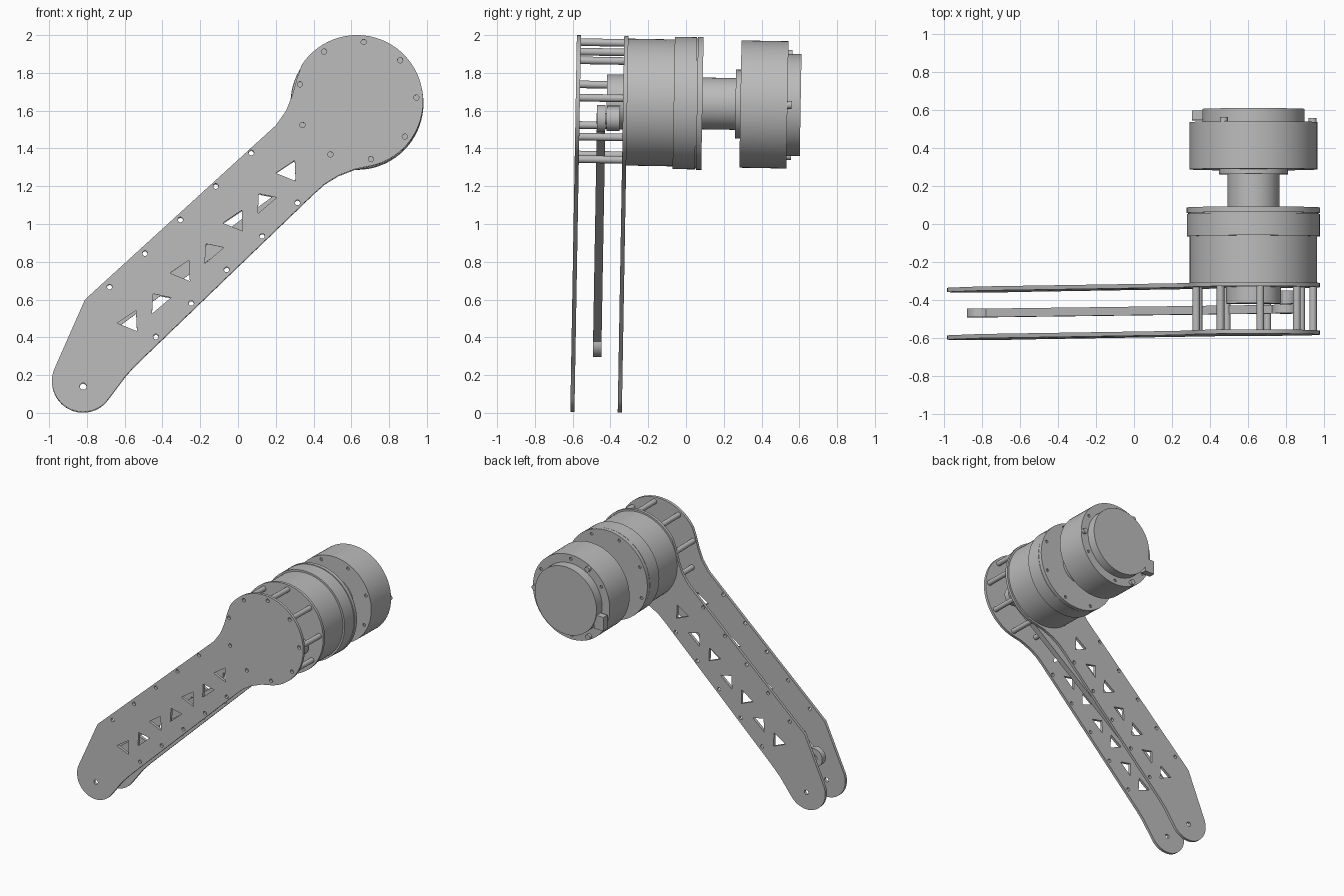
import bpy
from math import sin, cos, radians, pi, atan2, asin, hypot
from mathutils import Matrix

if "Cube" in bpy.data.objects:
    bpy.data.objects.remove(bpy.data.objects["Cube"])

grey = bpy.data.materials.new("machined grey")
grey.use_nodes = True
GREY = (0.5, 0.5, 0.5, 1)
grey.diffuse_color = GREY
grey.node_tree.nodes["Principled BSDF"].inputs["Base Color"].default_value = GREY

# The whole assembly leans one degree about the drive axis
AX, AZ = 0.63, 1.64
PIVOT = Matrix.Translation((0, 0, AZ))
TILT = PIVOT @ Matrix.Rotation(radians(-1), 4, 'X') @ PIVOT.inverted()


def arc(cx, cz, r, a0, a1, n):
    """Points on an arc, angles in degrees."""
    angles = [radians(a0 + (a1 - a0) * i / n) for i in range(n + 1)]
    return [(cx + r * cos(a), cz + r * sin(a)) for a in angles]


def circle(cx, cz, r, n=24):
    return arc(cx, cz, r, 0, 360, n)[:-1]


def ring_points(count, radius, start=0.0):
    return arc(AX, AZ, radius, start, start + 360, count)[:-1]


def slab(name, loops, y0, y1):
    """Extrude x-z outlines (inner loops become holes) from y0 to y1."""
    curve = bpy.data.curves.new(name, 'CURVE')
    curve.dimensions = '2D'
    curve.fill_mode = 'BOTH'
    curve.extrude = (y1 - y0) / 2
    for loop in loops:
        spline = curve.splines.new('POLY')
        spline.points.add(len(loop) - 1)
        for point, (x, z) in zip(spline.points, loop):
            point.co = (x, z, 0, 1)
        spline.use_cyclic_u = True
    temp = bpy.data.objects.new(name + "_outline", curve)
    bpy.context.collection.objects.link(temp)
    bpy.context.view_layer.update()
    deps = bpy.context.evaluated_depsgraph_get()
    mesh = bpy.data.meshes.new_from_object(temp.evaluated_get(deps))
    bpy.data.objects.remove(temp)
    mesh.name = name
    mesh.transform(TILT @ Matrix.Translation((0, (y0 + y1) / 2, 0))
                   @ Matrix.Rotation(pi / 2, 4, 'X'))
    mesh.materials.clear()
    mesh.materials.append(grey)
    obj = bpy.data.objects.new(name, mesh)
    bpy.context.collection.objects.link(obj)
    bpy.ops.object.select_all(action='DESELECT')
    obj.select_set(True)
    bpy.context.view_layer.objects.active = obj
    bpy.ops.object.shade_smooth_by_angle(angle=radians(30))
    return obj


def disc(name, r, y0, y1, holes=()):
    loops = [circle(AX, AZ, r, 72)]
    loops += [circle(x, z, 0.012, 12) for x, z in holes]
    return slab(name, loops, y0, y1)


def dogbone(a, b, r, half):
    """Link outline with round eyes at a and b and a narrower shank."""
    ang = atan2(b[1] - a[1], b[0] - a[0]) * 180 / pi
    neck = asin(half / r) * 180 / pi
    return (arc(*b, r, ang - 180 + neck, ang + 180 - neck, 28)
            + arc(*a, r, ang + neck, ang + 360 - neck, 28))


# Arm side plates: large round head, straight shank, small round foot
outline = arc(AX, AZ, 0.35, -78, 147, 50)
outline += [(0.312, 1.76), (0.287, 1.67), (0.255, 1.59), (0.2, 1.512),
            (-0.81, 0.59)]
outline += arc(-0.82, 0.16, 0.165, 153, 325, 26)
outline += [(-0.64, 0.125), (-0.59, 0.192), (-0.53, 0.255), (0.4, 1.15),
            (0.46, 1.203), (0.53, 1.246), (0.62, 1.281)]

posts = ring_points(9, 0.315, 3.5)
holes = [circle(x, z, 0.014, 14) for x, z in posts]
holes.append(circle(-0.82, 0.13, 0.018, 16))
for i in range(5):
    for x, z in ((-0.68, 0.657), (-0.435, 0.393)):
        holes.append(circle(x + 0.1875 * i, z + 0.1775 * i, 0.014, 14))

# Alternating triangular lightening holes
for i in range(4):
    dx, dz = -0.28 * i, -0.265 * i
    holes.append([(x + dx, z + dz) for x, z in
                  ((0.2, 1.26), (0.3, 1.327), (0.305, 1.217))])
    if i < 3:
        holes.append([(x + dx, z + dz) for x, z in
                      ((0.11, 1.15), (0.205, 1.13), (0.105, 1.045))])

slab("front_plate", [outline] + holes, -0.584, -0.562)
slab("back_plate", [outline] + holes, -0.333, -0.311)

# Spacer posts joining the plates around the head
for i, (x, z) in enumerate(posts):
    slab(f"spacer_post_{i + 1}", [circle(x, z, 0.02)], -0.562, -0.333)

# Output hub, crank and push link between the plates
knee, pin = (-0.81, 0.36), (0.8, 1.55)
disc("output_hub", 0.145, -0.42, -0.333)
slab("crank", [dogbone((AX, AZ), pin, 0.065, 0.05)], -0.419, -0.35)
slab("push_link", [dogbone(knee, pin, 0.072, 0.035),
                   circle(*knee, 0.025)], -0.47, -0.425)
slab("crank_pin", [circle(*pin, 0.03)], -0.472, -0.41)

# Gearbox with its flange and bolted cover
disc("gearbox_body", 0.336, -0.311, -0.065)
disc("gearbox_flange", 0.35, -0.065, 0.053)
disc("flange_groove", 0.344, 0.053, 0.058)
disc("flange_cover", 0.352, 0.058, 0.075)
disc("flange_bolt_face", 0.352, 0.075, 0.087, ring_points(8, 0.318, 20))

# Connecting neck and motor
disc("neck", 0.137, 0.087, 0.265)
disc("neck_collar", 0.182, 0.262, 0.29)
disc("motor_front_face", 0.337, 0.288, 0.3, ring_points(8, 0.305, 20))
disc("motor_body", 0.337, 0.3, 0.525)
disc("motor_back_face", 0.337, 0.525, 0.537, ring_points(6, 0.305, 30))
disc("motor_cap", 0.27, 0.537, 0.607)

# Lugs and connector on the back of the motor
for i, (x, z) in enumerate(ring_points(3, 0.312)):
    slab(f"motor_lug_{i + 1}", [circle(x, z, 0.021)], 0.53, 0.56)
slab("connector", [[(0.305, 1.48), (0.39, 1.48), (0.39, 1.59), (0.305, 1.59)]],
     0.55, 0.6)
